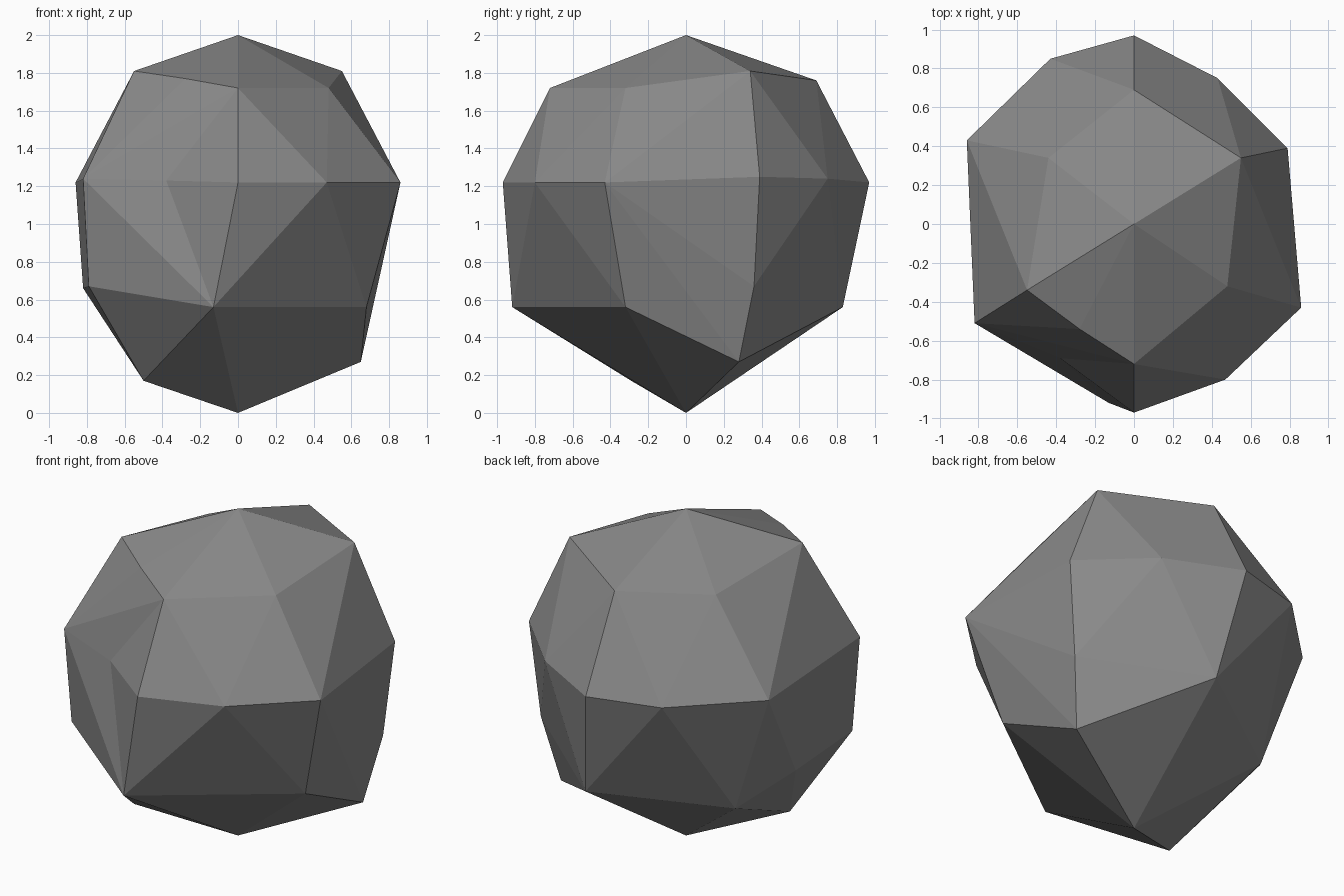
import bpy, bmesh
from mathutils import Vector

cube = bpy.data.objects.get("Cube")
if cube:
    bpy.data.objects.remove(cube)

# Stone colour
stone = bpy.data.materials.new("grey_stone")
stone.use_nodes = True
grey = (0.25, 0.25, 0.25, 1)
stone.diffuse_color = grey
stone.node_tree.nodes["Principled BSDF"].inputs["Base Color"].default_value = grey

# Rings of corners, from the peak down to the foot
peak = [(0, 0, 2)]
shoulder = [(0, -.72, 1.72), (.24, -.52, 1.72), (.48, -.32, 1.72), (.55, .34, 1.81),
            (0, .69, 1.76), (-.44, .34, 1.72), (-.55, -.34, 1.81), (-.28, -.54, 1.77)]
waist = [(0, -.97, 1.22), (.47, -.8, 1.22), (.86, -.43, 1.22), (.79, .39, 1.25),
         (.43, .75, 1.24), (0, .97, 1.22), (-.43, .85, 1.22), (-.86, .43, 1.22),
         (-.82, -.51, 1.24)]
belly = [(-.13, -.92, .56), (.68, -.32, .56), (.73, .36, .67), (.1, .83, .56),
         (-.6, .38, .47), (-.82, .11, .66), (-.79, -.48, .67)]
foot = [(.65, .28, .27), (-.5, -.29, .17), (0, 0, 0)]

# Faceted hull over the rings
bm = bmesh.new()
for corner in peak + shoulder + waist + belly + foot:
    bm.verts.new(corner)
bmesh.ops.convex_hull(bm, input=bm.verts[:])


# Shallow dent: split the edge between two corners and press its middle inward
def dent(start, end, target):
    def nearest(point):
        return min(bm.verts, key=lambda v: (v.co - Vector(point)).length)
    edge = bm.edges.get((nearest(start), nearest(end)))
    if edge:
        split = bmesh.ops.subdivide_edges(bm, edges=[edge], cuts=1)
        for part in split["geom_inner"]:
            if isinstance(part, bmesh.types.BMVert):
                part.co = target


dent(waist[0], waist[-1], (-.38, -.69, 1.23))
bmesh.ops.triangulate(bm, faces=bm.faces[:])
bmesh.ops.recalc_face_normals(bm, faces=bm.faces[:])

mesh = bpy.data.meshes.new("boulder")
bm.to_mesh(mesh)
bm.free()
mesh.materials.append(stone)
boulder = bpy.data.objects.new("boulder", mesh)
bpy.context.collection.objects.link(boulder)
